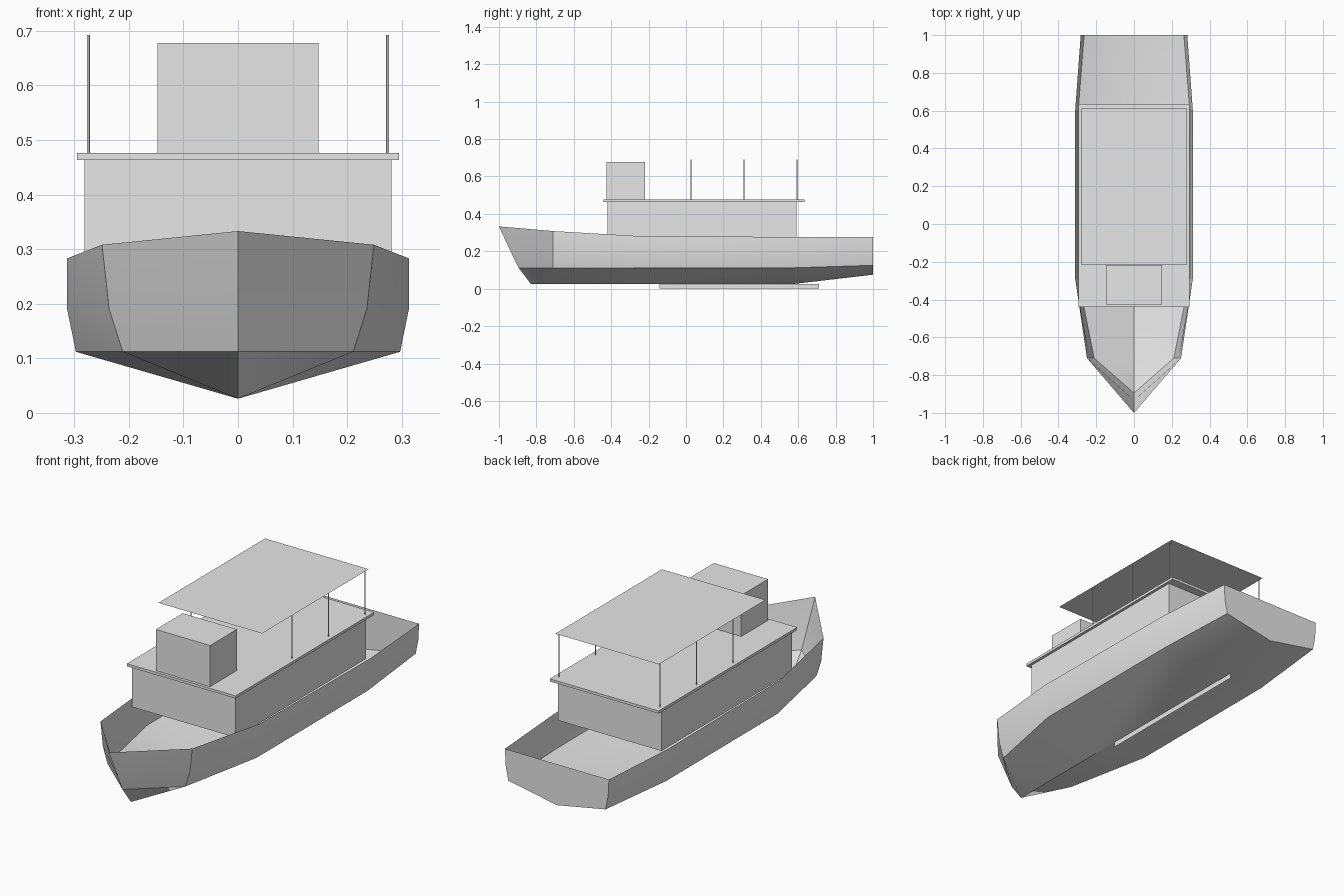
import bpy, bmesh, math

cube = bpy.data.objects.get("Cube")
if cube:
    bpy.data.objects.remove(cube, do_unlink=True)

# One plain grey paint for everything
grey = bpy.data.materials.new("plain_grey")
grey.use_nodes = True
GREY = (0.8, 0.8, 0.8, 1)
grey.diffuse_color = GREY
grey.node_tree.nodes["Principled BSDF"].inputs["Base Color"].default_value = GREY


def finish(name, bm):
    mesh = bpy.data.meshes.new(name)
    bm.to_mesh(mesh)
    bm.free()
    mesh.materials.append(grey)
    obj = bpy.data.objects.new(name, mesh)
    bpy.context.collection.objects.link(obj)
    return obj


def box(name, half_width, back, front, low, high):
    bm = bmesh.new()
    bmesh.ops.create_cube(bm, size=1)
    for v in bm.verts:
        v.co = (v.co.x * 2 * half_width,
                back if v.co.y > 0 else front,
                high if v.co.z > 0 else low)
    return finish(name, bm)


def sheet(name, corners):
    bm = bmesh.new()
    bm.faces.new([bm.verts.new(c) for c in corners])
    return finish(name, bm)


# Hull: stations from bow to stern, each running keel, chine, side, rail
stations = [
    [(0, -0.83, 0.026), (0, -0.895, 0.112), (0, -0.933, 0.19), (0, -1, 0.333)],
    [(0, -0.71, 0.026), (0.211, -0.71, 0.112), (0.236, -0.71, 0.19), (0.249, -0.71, 0.308)],
    [(0, -0.28, 0.026), (0.297, -0.28, 0.112), (0.313, -0.28, 0.19), (0.313, -0.28, 0.283)],
    [(0, 0.58, 0.026), (0.297, 0.58, 0.112), (0.313, 0.58, 0.19), (0.313, 0.58, 0.276)],
    [(0, 1, 0.075), (0.264, 1, 0.125), (0.278, 1, 0.195), (0.282, 1, 0.276)],
]
bm = bmesh.new()
grid = [[bm.verts.new(p) for p in row] for row in stations]
for a, b in zip(grid, grid[1:]):
    for i in range(3):
        bm.faces.new((a[i], b[i], b[i + 1], a[i + 1]))
# Transom closes the stern
rail_middle = bm.verts.new((0, 1, 0.276))
bm.faces.new(grid[-1][::-1] + [rail_middle])
bmesh.ops.recalc_face_normals(bm, faces=bm.faces)
if max(bm.faces, key=lambda f: f.calc_center_median().y).normal.y < 0:
    bmesh.ops.reverse_faces(bm, faces=bm.faces)
hull = finish("hull", bm)
mirror = hull.modifiers.new("mirror", "MIRROR")
mirror.use_clip = True
bpy.context.view_layer.objects.active = hull
hull.select_set(True)
bpy.ops.object.modifier_apply(modifier="mirror")
bpy.ops.object.shade_smooth_by_angle(angle=math.radians(30))
hull.select_set(False)

# Thin fin under the keel
sheet("keel_fin", [(0, -0.143, 0), (0, 0.71, 0), (0, 0.71, 0.026), (0, -0.143, 0.026)])

# Cabin, its roof slab and the wheelhouse
box("cabin", 0.281, 0.592, -0.42, 0.26, 0.463)
box("cabin_roof", 0.295, 0.634, -0.44, 0.463, 0.476)
box("wheelhouse", 0.147, -0.218, -0.426, 0.476, 0.678)

# Canopy on slim posts
CANOPY_Z = 0.692
sheet("canopy", [(-0.281, -0.215, CANOPY_Z), (0.281, -0.215, CANOPY_Z),
                 (0.281, 0.611, CANOPY_Z), (-0.281, 0.611, CANOPY_Z)])
for side, x in (("left", 0.274), ("right", -0.274)):
    for place, y in (("front", 0.027), ("middle", 0.31), ("back", 0.593)):
        bm = bmesh.new()
        bmesh.ops.create_cone(bm, cap_ends=True, segments=12, radius1=0.003,
                              radius2=0.003, depth=CANOPY_Z - 0.476)
        bmesh.ops.translate(bm, verts=bm.verts, vec=(x, y, (CANOPY_Z + 0.476) / 2))
        post = finish(f"canopy_post_{side}_{place}", bm)
        post.select_set(True)
        bpy.context.view_layer.objects.active = post
        bpy.ops.object.shade_smooth_by_angle(angle=math.radians(30))
        post.select_set(False)
